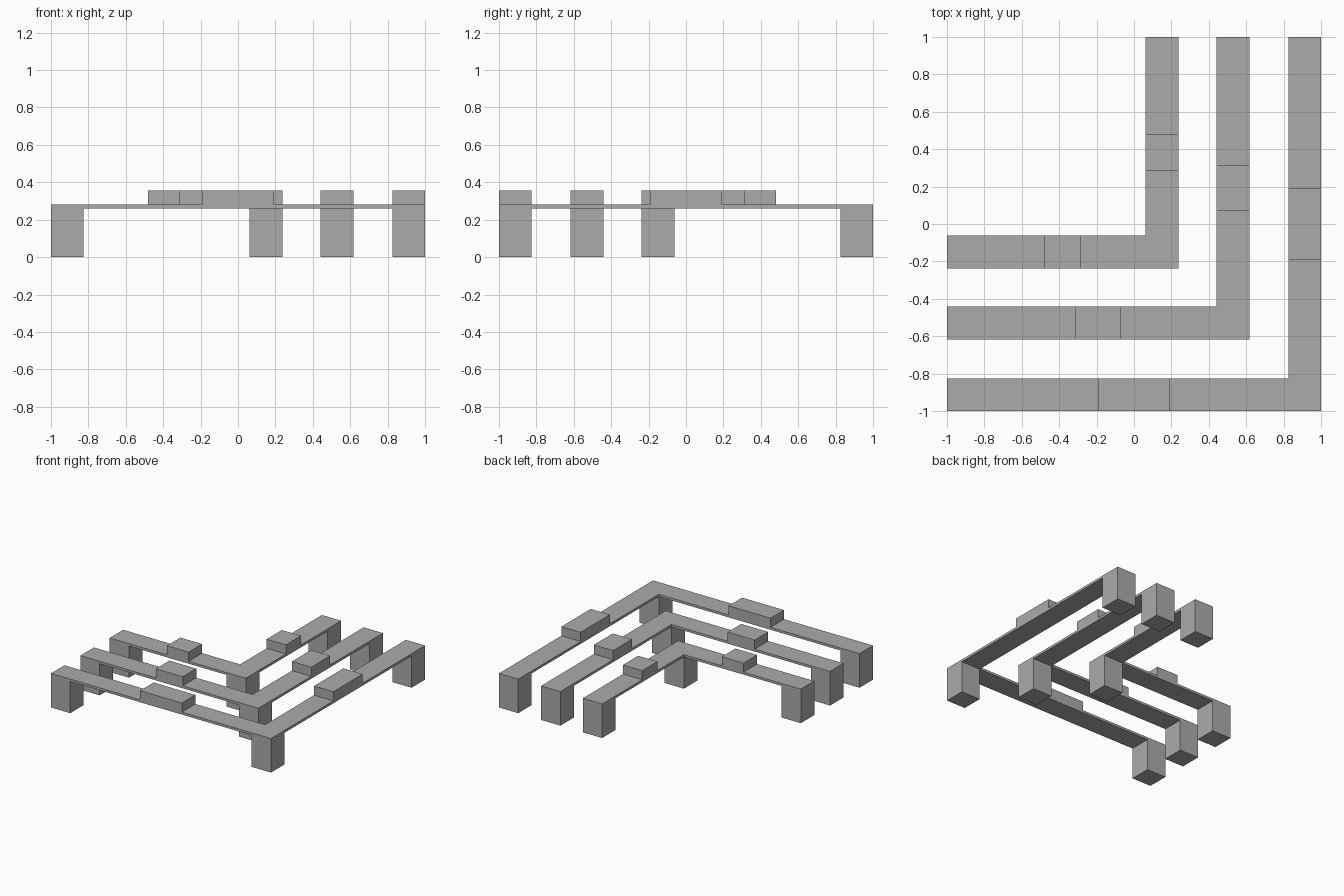
import bpy
import bmesh
from mathutils import Vector

if "Cube" in bpy.data.objects:
    bpy.data.objects.remove(bpy.data.objects["Cube"], do_unlink=True)

WIDTH = 0.175
SLAB_BOTTOM, SLAB_TOP, BLOCK_TOP = 0.26, 0.28, 0.355

grey = bpy.data.materials.new("plain_grey")
grey.use_nodes = True
colour = (0.41, 0.41, 0.41, 1)
grey.diffuse_color = colour
grey.node_tree.nodes["Principled BSDF"].inputs["Base Color"].default_value = colour


def lift(bm, faces, height):
    """Extrude faces vertically to a given height."""
    result = bmesh.ops.extrude_face_region(bm, geom=faces)
    for item in result["geom"]:
        if isinstance(item, bmesh.types.BMVert):
            item.co.z = height


def picked(bm, spots, z):
    """Horizontal faces at height z whose centres match the given spots."""
    return [f for f in bm.faces
            if all(abs(v.co.z - z) < 0.001 for v in f.verts)
            and any((f.calc_center_median().xy - s).length < 0.01 for s in spots)]


def corner_bench(name, outer, block_start, block_end):
    inner = outer - WIDTH
    mid = -(outer + inner) / 2
    stops = [-1, -1 + WIDTH, block_start, block_end, inner, outer]
    bm = bmesh.new()

    # Slab plan: one arm, then the same arm mirrored across the diagonal
    for a, b in zip(stops, stops[1:]):
        plan = [(a, -outer), (b, -outer), (b, -inner), (a, -inner)]
        bm.faces.new([bm.verts.new((x, y, SLAB_BOTTOM)) for x, y in plan])
        if b < outer:
            bm.faces.new([bm.verts.new((-y, -x, SLAB_BOTTOM)) for x, y in plan])
    bmesh.ops.remove_doubles(bm, verts=bm.verts[:], dist=0.0005)
    lift(bm, bm.faces[:], SLAB_TOP)

    # Legs under both ends and the corner
    end = -1 + WIDTH / 2
    legs = [Vector((end, mid)), Vector((-mid, -end)), Vector((-mid, mid))]
    lift(bm, picked(bm, legs, SLAB_BOTTOM), 0)

    # Raised block on each arm
    centre = (block_start + block_end) / 2
    blocks = [Vector((centre, mid)), Vector((-mid, -centre))]
    lift(bm, picked(bm, blocks, SLAB_TOP), BLOCK_TOP)

    bmesh.ops.recalc_face_normals(bm, faces=bm.faces[:])
    bmesh.ops.dissolve_limit(bm, angle_limit=0.01, verts=bm.verts[:], edges=bm.edges[:])
    mesh = bpy.data.meshes.new(name)
    bm.to_mesh(mesh)
    bm.free()
    mesh.materials.append(grey)
    bpy.context.collection.objects.link(bpy.data.objects.new(name, mesh))


corner_bench("outer_corner_bench", 1.0, -0.19, 0.19)
corner_bench("middle_corner_bench", 0.617, -0.315, -0.07)
corner_bench("inner_corner_bench", 0.237, -0.48, -0.283)
